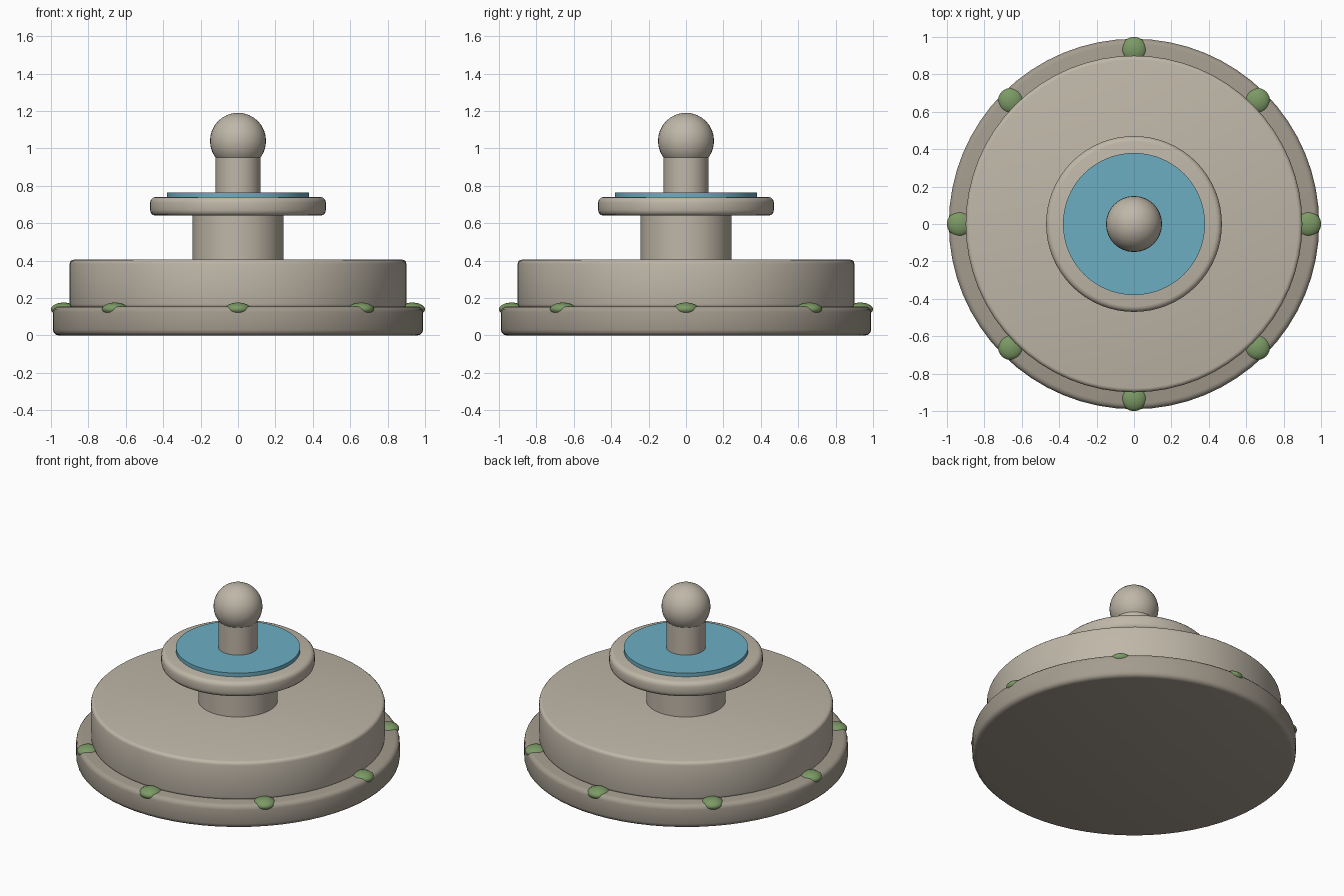
import bpy, math

if "Cube" in bpy.data.objects:
    bpy.data.objects.remove(bpy.data.objects["Cube"])


def material(name, rgb):
    m = bpy.data.materials.new(name)
    m.diffuse_color = (*rgb, 1)
    m.use_nodes = True
    m.node_tree.nodes["Principled BSDF"].inputs["Base Color"].default_value = m.diffuse_color
    return m


STONE = material("stone", (0.52, 0.47, 0.39))
DARK = material("dark_stone", (0.37, 0.33, 0.27))
WATER = material("water", (0.15, 0.42, 0.54))
MOSS = material("moss", (0.20, 0.32, 0.13))


def finish(name, mat):
    ob = bpy.context.object
    ob.name = name
    ob.data.materials.append(mat)
    bpy.ops.object.shade_smooth_by_angle(angle=math.radians(35))
    return ob


def disc(name, r, z0, z1, mat, bevel=0.0):
    bpy.ops.mesh.primitive_cylinder_add(vertices=64, radius=r, depth=z1 - z0,
                                        location=(0, 0, (z0 + z1) / 2))
    if bevel:
        mod = bpy.context.object.modifiers.new("rounded_rim", 'BEVEL')
        mod.width, mod.segments, mod.limit_method = bevel, 3, 'ANGLE'
        mod.angle_limit = math.radians(40)
        bpy.ops.object.modifier_apply(modifier=mod.name)
    return finish(name, mat)


def ball(name, r, loc, mat, squash=1.0):
    bpy.ops.mesh.primitive_uv_sphere_add(segments=32, ring_count=16, radius=r, location=loc)
    bpy.context.object.scale.z = squash
    return finish(name, mat)


# Stacked fountain tiers
disc("base_step", 0.99, 0.0, 0.155, DARK, 0.03)
disc("lower_basin", 0.90, 0.145, 0.405, STONE, 0.022)
disc("pedestal", 0.243, 0.40, 0.65, STONE)
disc("upper_basin", 0.47, 0.64, 0.74, STONE, 0.03)
disc("upper_water", 0.38, 0.73, 0.765, WATER)

# Finial
disc("finial_post", 0.12, 0.74, 1.0, STONE)
ball("finial_ball", 0.15, (0, 0, 1.04), STONE)

# Moss clumps around the base step
for i in range(8):
    a = i * math.pi / 4
    ball(f"moss_{i + 1}", 0.068, (0.932 * math.cos(a), 0.932 * math.sin(a), 0.14), MOSS, 0.52)
